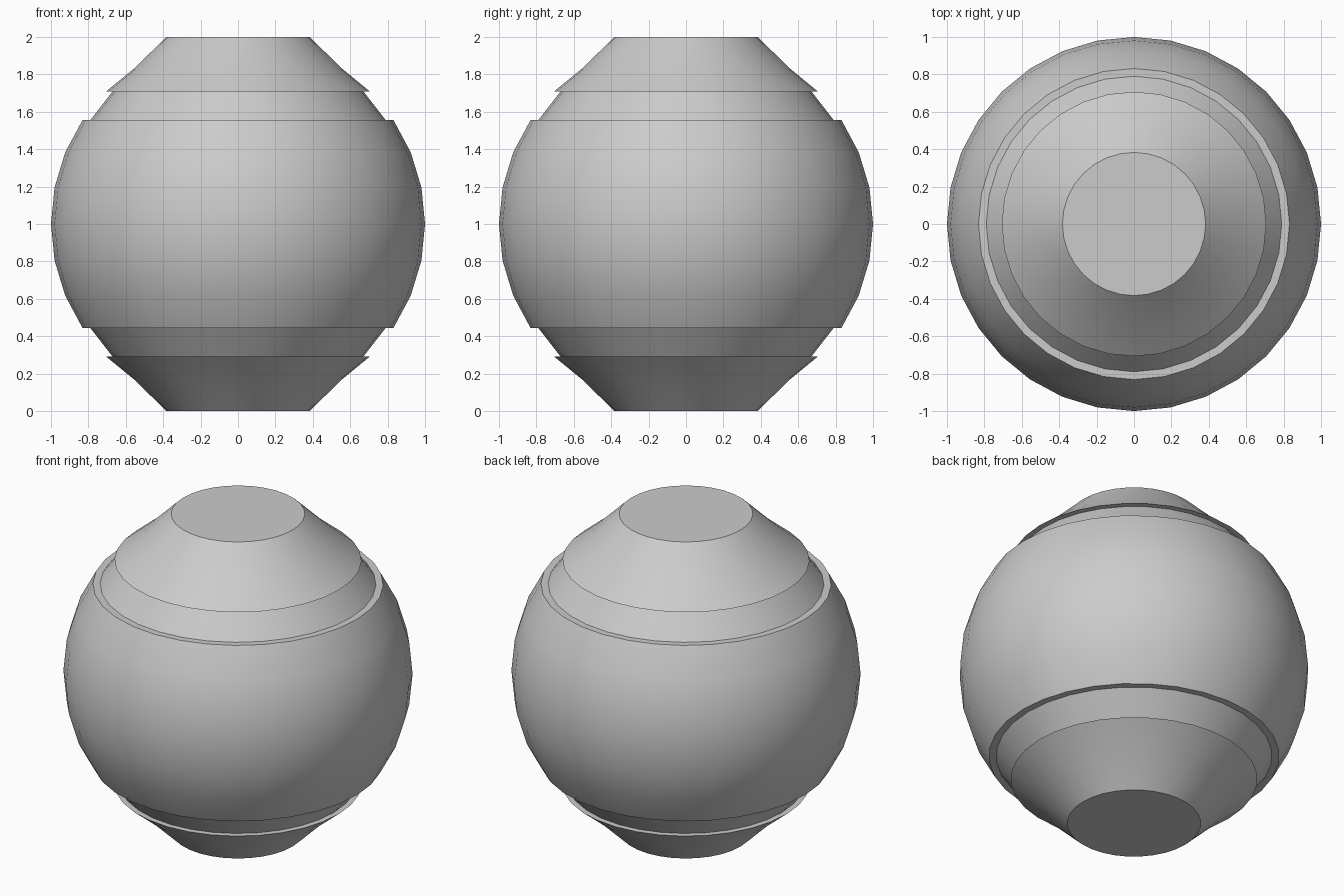
import bpy, bmesh, math

if "Cube" in bpy.data.objects:
    bpy.data.objects.remove(bpy.data.objects["Cube"])

SEGMENTS = 32          # sides around the body
STEP = math.pi / 16    # latitude step of the ball


def on_ball(i, inset=1.0):
    """Radius and height above the equator of ball ring i."""
    a = i * STEP
    return inset * math.cos(a), math.sin(a)


# Upper half profile: bulging band, inset groove, flared cap with flat top
upper = [on_ball(1), on_ball(2), on_ball(3),
         on_ball(3, 0.95), on_ball(4, 0.95),
         on_ball(4), on_ball(5),
         (math.cos(6 * STEP), 1.0)]
profile = [(r, -h) for r, h in reversed(upper)] + [(1.0, 0.0)] + upper

# Turn the profile into rings
bm = bmesh.new()
rings = []
for r, h in profile:
    rings.append([bm.verts.new((r * math.cos(t), r * math.sin(t), 1 + h))
                  for t in (2 * math.pi * k / SEGMENTS for k in range(SEGMENTS))])
for lo, hi in zip(rings, rings[1:]):
    for k in range(SEGMENTS):
        n = (k + 1) % SEGMENTS
        bm.faces.new((lo[k], lo[n], hi[n], hi[k]))

# Flat ends
bm.faces.new(rings[0][::-1])
bm.faces.new(rings[-1])
bmesh.ops.recalc_face_normals(bm, faces=bm.faces[:])

mesh = bpy.data.meshes.new("grooved_ball")
bm.to_mesh(mesh)
bm.free()
body = bpy.data.objects.new("grooved_ball", mesh)
bpy.context.collection.objects.link(body)

# Smooth ball, sharp groove and rim edges
bpy.context.view_layer.objects.active = body
body.select_set(True)
bpy.ops.object.shade_smooth_by_angle(angle=math.radians(30))
